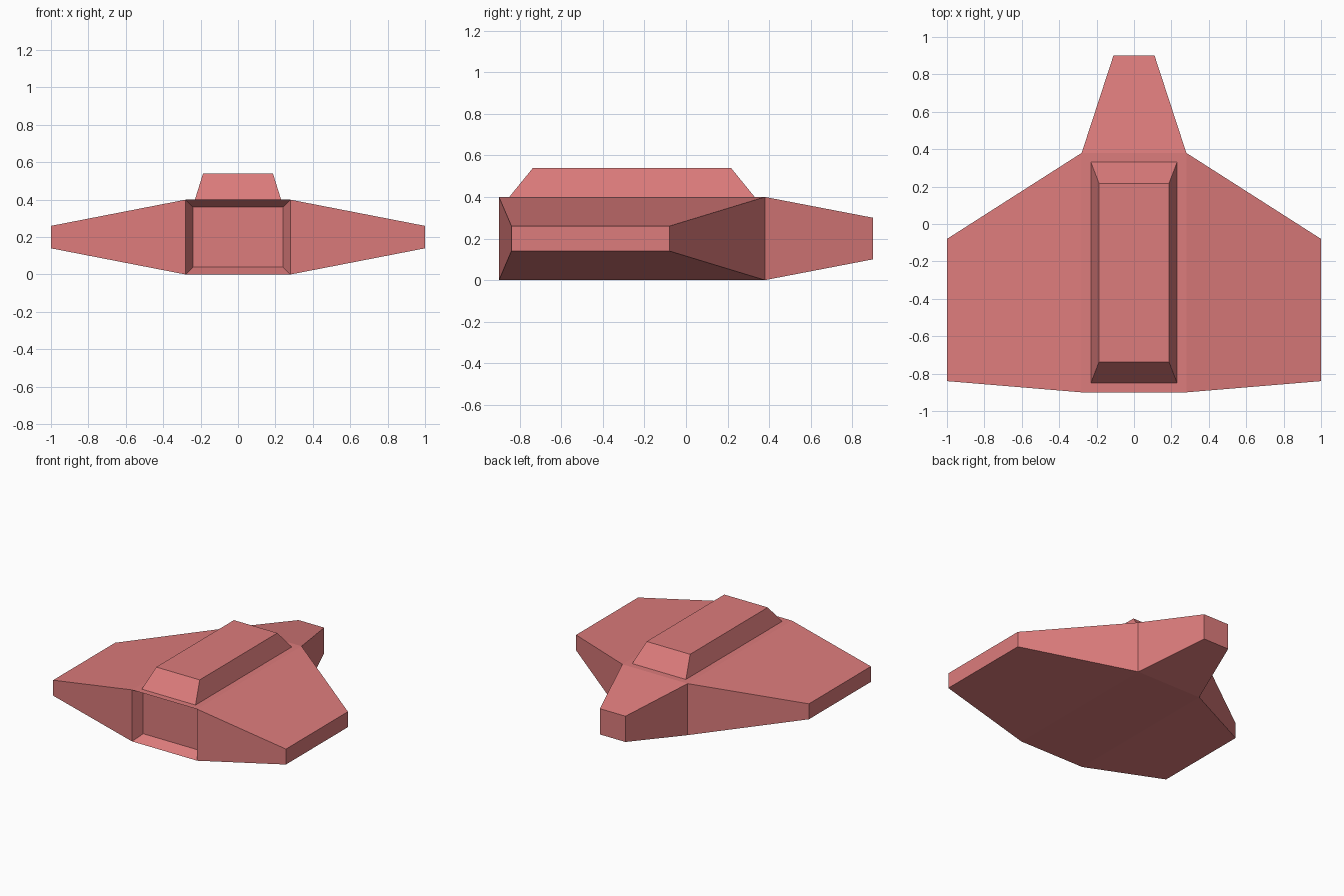
import bpy, bmesh
from mathutils import Vector

if "Cube" in bpy.data.objects:
    bpy.data.objects.remove(bpy.data.objects["Cube"])

red = bpy.data.materials.new("soft red")
red.diffuse_color = (0.72, 0.2, 0.2, 1)
red.use_nodes = True
red.node_tree.nodes["Principled BSDF"].inputs["Base Color"].default_value = red.diffuse_color

# Fuselage box
bm = bmesh.new()
bmesh.ops.create_cube(bm, size=1)
for v in bm.verts:
    v.co = Vector((v.co.x * 0.56, v.co.y * 1.28 - 0.26, v.co.z * 0.4 + 0.2))
bm.normal_update()


def side(direction):
    """Face of the box that points in the given direction."""
    return max(bm.faces, key=lambda f: f.normal.dot(Vector(direction)))


def extrude(face, move, scale):
    """Extrude a face, scale it about its centre and move it."""
    new = bmesh.ops.extrude_discrete_faces(bm, faces=[face])["faces"][0]
    centre = new.calc_center_median()
    for v in new.verts:
        d = v.co - centre
        v.co = centre + Vector(a * b for a, b in zip(d, scale)) + Vector(move)


right, left = side((1, 0, 0)), side((-1, 0, 0))
front, back, top = side((0, -1, 0)), side((0, 1, 0)), side((0, 0, 1))

# Tapered wings
extrude(right, (0.72, -0.2, 0), (1, 0.594, 0.3))
extrude(left, (-0.72, -0.2, 0), (1, 0.594, 0.3))
# Tapered tail
extrude(back, (0, 0.52, 0), (0.393, 1, 0.5))
# Recessed front panel
extrude(front, (0, 0.08, 0), (0.857, 1, 0.8))
# Raised canopy
bmesh.ops.inset_region(bm, faces=[top], thickness=0.07)
extrude(top, (0, 0, 0.14), (0.81, 0.807, 1))

bmesh.ops.recalc_face_normals(bm, faces=bm.faces[:])
mesh = bpy.data.meshes.new("winged_hull")
bm.to_mesh(mesh)
bm.free()
mesh.materials.append(red)
bpy.context.collection.objects.link(bpy.data.objects.new("winged_hull", mesh))
